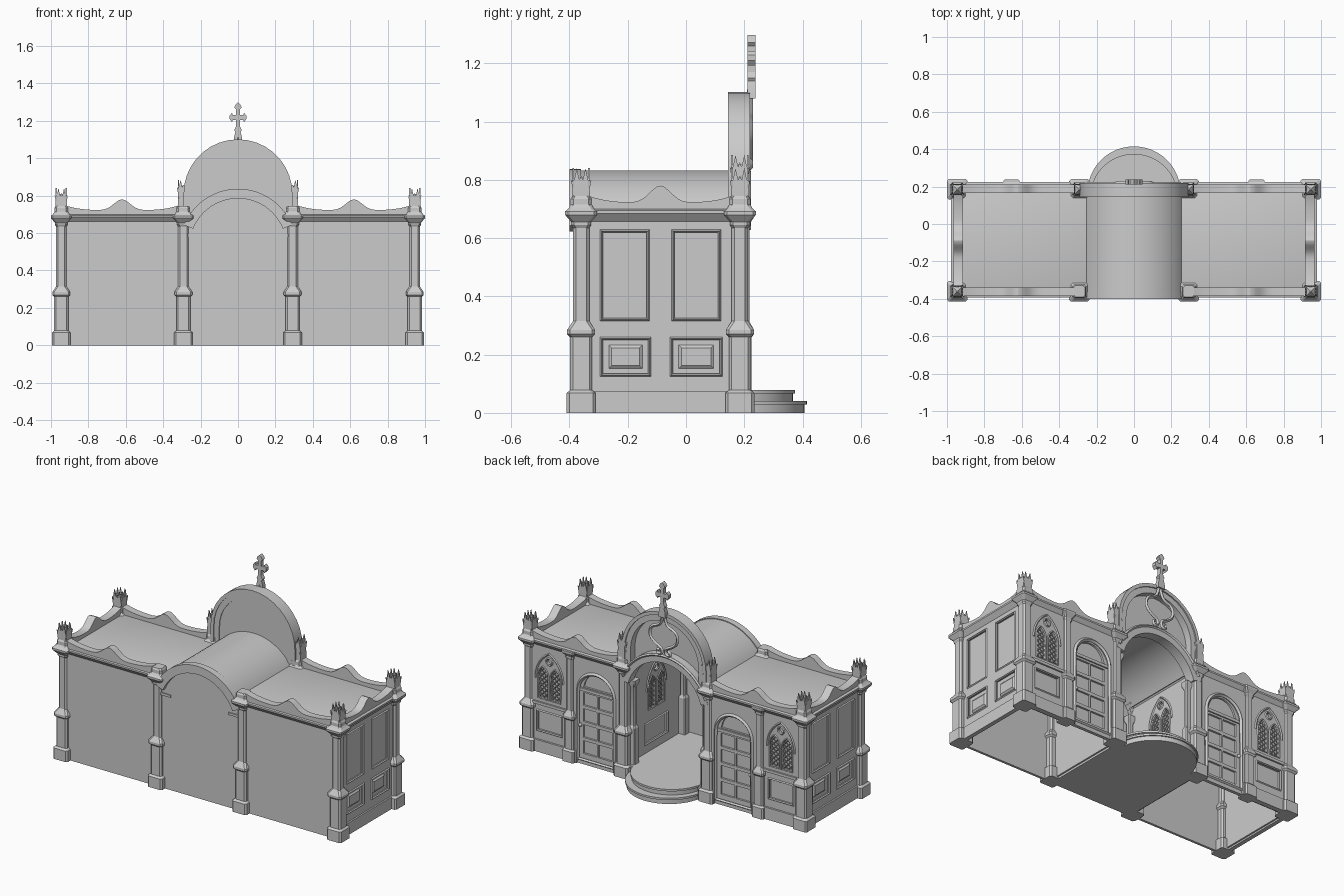
import bpy, bmesh
from math import sin, cos, radians, exp, sqrt
from mathutils import Matrix

if "Cube" in bpy.data.objects:
    bpy.data.objects.remove(bpy.data.objects["Cube"])

# world placement of a 2D drawing: "Y" draws in x/z, "X" draws in y/z
AXES = {"Y": Matrix(((1, 0, 0, 0), (0, 0, -1, 0), (0, 1, 0, 0), (0, 0, 0, 1))),
        "X": Matrix(((0, 0, 1, 0), (1, 0, 0, 0), (0, 1, 0, 0), (0, 0, 0, 1)))}


def add(name, mesh, mirror):
    ob = bpy.data.objects.new(name, mesh)
    bpy.context.collection.objects.link(ob)
    if mirror:
        m = ob.modifiers.new("mirror", "MIRROR")
        m.use_mirror_merge = False
    return ob


def from_curve(name, loops, axis, pos, mirror, extrude=0, bevel=0, cyclic=True, kind="POLY"):
    cu = bpy.data.curves.new("tmp", "CURVE")
    cu.dimensions = "3D" if bevel else "2D"
    cu.fill_mode = "FULL" if bevel else "BOTH"
    cu.extrude, cu.bevel_depth, cu.bevel_resolution = extrude, bevel, 0
    cu.use_fill_caps = True
    for loop in loops:
        s = cu.splines.new(kind)
        s.points.add(len(loop) - 1)
        for p, (u, v) in zip(s.points, loop):
            p.co = (u, v, 0, 1)
        s.use_cyclic_u = cyclic
        if kind == "NURBS":
            s.use_endpoint_u, s.order_u, s.resolution_u = True, 3, 4
    tmp = bpy.data.objects.new("tmp", cu)
    bpy.context.collection.objects.link(tmp)
    dg = bpy.context.evaluated_depsgraph_get()
    me = bpy.data.meshes.new_from_object(tmp.evaluated_get(dg))
    bpy.data.objects.remove(tmp)
    shift = Matrix.Translation((0, pos, 0) if axis == "Y" else (pos, 0, 0))
    me.transform(shift @ AXES[axis])
    bm = bmesh.new()
    bm.from_mesh(me)
    bmesh.ops.remove_doubles(bm, verts=bm.verts, dist=1e-5)
    bmesh.ops.recalc_face_normals(bm, faces=bm.faces)
    bm.to_mesh(me)
    bm.free()
    return add(name, me, mirror)


def plate(name, loops, axis, a, b, mirror=True):
    return from_curve(name, loops, axis, (a + b) / 2, mirror, extrude=abs(b - a) / 2)


def tubes(name, loops, axis, pos, r, mirror=True, cyclic=True, kind="POLY"):
    return from_curve(name, loops, axis, pos, mirror, bevel=r, cyclic=cyclic, kind=kind)


def stack(name, cx, cy, prof, hx=0, hy=0, ch=.0, mirror=True):
    """Solid of stacked chamfered rectangles; prof = (offset, z)"""
    bm = bmesh.new()
    prev = None
    for o, z in prof:
        x, y = hx + o, hy + o
        c = min(ch, x * .9, y * .9)
        pts = [(x, -y + c), (x, y - c), (x - c, y), (-x + c, y), (-x, y - c), (-x, -y + c), (-x + c, -y), (x - c, -y)]
        if not ch:
            pts = [(x, -y), (x, y), (-x, y), (-x, -y)]
        ring = [bm.verts.new((cx + p, cy + q, z)) for p, q in pts]
        n = len(ring)
        if prev:
            for i in range(n):
                bm.faces.new((prev[i], prev[(i + 1) % n], ring[(i + 1) % n], ring[i]))
        else:
            bm.faces.new(ring[::-1])
        prev = ring
    bm.faces.new(prev)
    me = bpy.data.meshes.new(name)
    bm.to_mesh(me)
    bm.free()
    return add(name, me, mirror)


def box(name, x0, x1, y0, y1, z0, z1, mirror=True):
    return stack(name, (x0 + x1) / 2, (y0 + y1) / 2, [(0, z0), (0, z1)], (x1 - x0) / 2, (y1 - y0) / 2, 0, mirror)


def rect(a, b, c, d): return [(a, c), (b, c), (b, d), (a, d)]


def arc(u, v, r, a0, a1, n=24):
    return [(u + r * cos(radians(a0 + (a1 - a0) * i / n)), v + r * sin(radians(a0 + (a1 - a0) * i / n))) for i in range(n + 1)]


def band(v, r0, r1, a, n=28): return arc(0, v, r1, a, 180 - a, n) + arc(0, v, r0, 180 - a, a, n)


def round_arch(c, h, v0, vs): return [(c - h, v0), (c + h, v0)] + arc(c, vs, h, 0, 180, 16)


def lancet(c, h, v0, vs):
    return [(c - h, v0), (c + h, v0)] + arc(c - h, vs, 2 * h, 0, 60, 6) + arc(c + h, vs, 2 * h, 120, 180, 6)[1:]


def window_holes(c): return [lancet(c - .043, .035, .335, .475), lancet(c + .043, .035, .335, .475), arc(c, .575, .021, 0, 348, 29)]


def window_trim(name, c, axis, face, mid):
    """Mouldings round the openings plus diagonal lattice"""
    tubes(name + "_moulding", window_holes(c), axis, face, .005)
    tubes(name + "_hood", [lancet(c, .095, .455, .46)[1:]], axis, face, .006, cyclic=False)
    segs = []
    for cc in (c - .043, c + .043):
        for k in range(-2, 8):
            v = .335 + k * .03
            a, b = max(0, .335 - v), min(.07, .525 - v)
            if b - a > .005:
                segs += [[(cc + s * (t - .035), v + t) for t in (a, b)] for s in (1, -1)]
    tubes(name + "_lattice", segs, axis, mid, .003, cyclic=False)


# --- pillars, pilasters and pinnacles
PILLAR = [(.05, 0), (.05, .068), (.038, .078), (.038, .26), (.048, .27), (.048, .285), (.028, .315), (.028, .635),
          (.034, .645), (.034, .655), (.055, .68), (.055, .692), (.045, .70), (.036, .715), (.036, .735), (.03, .745)]
SPIKES = [(-.024, 0), (-.035, .06), (-.026, .05), (-.015, .1), (-.006, .06), (0, .075)]
SPIKES += [(-u, v) for u, v in SPIKES[-2::-1]]
for px, py in ((.945, -.36), (.945, .185), (.292, -.36), (.292, .185)):
    stack("pillar", px, py, PILLAR, ch=.01)
    if (px, py) == (.292, -.36):
        continue
    z0 = .785 if px < .5 else .74
    stack("pinnacle_core", px, py, [(.03, .70), (.03, z0), (.022, z0 + .01), (.024, z0 + .045), (.003, z0 + .07)])
    for s in (-1, 1):
        plate("pinnacle_leaf", [[(px + u, z0 + v) for u, v in SPIKES]], "Y", py + s * .024, py + s * .03)
        plate("pinnacle_leaf", [[(py + u, z0 + v) for u, v in SPIKES]], "X", px + s * .024, px + s * .03)
stack("pilaster", .655, .195, [(o * .8, z) for o, z in PILLAR[:12]], ch=.008)

# --- flat rear wall with arched centre
plate("rear_wall", [rect(-.955, .955, 0, .68)], "Y", -.375, -.36, False)
plate("rear_arch_wall", [arc(0, .526, .27, 25, 155)], "Y", -.375, -.36, False)
plate("rear_archivolt", [band(.526, .259, .311, 22)], "Y", -.40, -.36, False)
box("rear_impost", .20, .27, -.382, -.37, .58, .595)

# --- side walls with recessed panels
up = [rect(-.29, -.13, .32, .625), rect(-.045, .115, .32, .625)]
low = [rect(-.29, -.125, .13, .255), rect(-.05, .12, .13, .255)]
plate("side_wall", [rect(-.37, .2, 0, .68)] + up + low, "X", .94, .956)
plate("side_panel_back", [rect(-.36, .19, .01, .67)], "X", .93, .942)
tubes("side_panel_moulding", up + low, "X", .956, .007)
for a, b in ((-.265, -.15), (-.025, .095)):
    stack("raised_panel", 0, 0, [(0, 0), (-.01, .008)], (b - a) / 2, .04).data.transform(
        Matrix.Translation((.942, (a + b) / 2, .1925)) @ Matrix(((0, 0, 1, 0), (1, 0, 0, 0), (0, 1, 0, 0), (0, 0, 0, 1))))
box("side_plinth", .94, .966, -.36, .19, 0, .075)

# --- bay fronts: door beside the centre, window at the outside
door = round_arch(.475, .125, .03, .455)
panel = rect(.715, .885, .13, .255)
plate("bay_front", [rect(.29, .955, 0, .68), door, panel] + window_holes(.80), "Y", .185, .205)
plate("bay_back", [rect(.64, .94, .01, .67)], "Y", .17, .182)
tubes("bay_moulding", [panel], "Y", .205, .007)
tubes("door_architrave", [door], "Y", .207, .011)
window_trim("bay_window", .80, "Y", .205, .194)
for a, b in ((.32, .345), (.605, .64)):
    box("bay_plinth", a, b, .19, .217, 0, .075)
box("bay_plinth", .68, .91, .19, .217, 0, .075)
box("window_sill", .68, .91, .19, .215, .295, .312)
cells = [rect(.375 + .105 * i, .47 + .105 * i, .06 + .1 * j, .14 + .1 * j) for i in (0, 1) for j in range(4)]
plate("door_leaf", [round_arch(.475, .128, .025, .455)] + cells +
      [[(.375, .475), (.575, .475)] + arc(.475, .475, .095, 10, 170, 14)], "Y", .18, .192)
plate("door_back", [round_arch(.475, .13, .02, .455)], "Y", .168, .178)
box("door_transom", .35, .60, .18, .2, .452, .47)
bm = bmesh.new()
bmesh.ops.create_uvsphere(bm, u_segments=12, v_segments=8, radius=.011, matrix=Matrix.Translation((.588, .203, .24)))
me = bpy.data.meshes.new("door_knob")
bm.to_mesh(me)
bm.free()
add("door_knob", me, True)

# --- cornice with roof slab and wavy parapets
stack("roof_cornice", .6125, -.085, [(0, .655), (.008, .665), (.024, .685), (.024, .695), (.012, .70)], .3425, .285)


def wave(c, h):
    top = [i / 20 for i in range(20, -21, -1)]
    return [(c - h, .695), (c + h, .695)] + [(c + h * t, .722 + .025 * t ** 4 + .058 * exp(-(t / .2) ** 2)) for t in top]


plate("parapet_rear", [wave(.62, .3)], "Y", -.385, -.34)
plate("parapet_front", [wave(.62, .3)], "Y", .165, .212)
plate("parapet_side", [wave(-.088, .25)], "X", .915, .966)

# --- central niche: side walls, vault, floor, steps
plow = rect(-.2, .02, .13, .255)
plate("niche_wall", [rect(-.37, .2, 0, .69), plow] + window_holes(-.09), "X", .268, .284)
plate("niche_wall_back", [rect(-.36, .19, .01, .68)], "X", .287, .297)
tubes("niche_moulding", [plow], "X", .268, .007)
window_trim("niche_window", -.09, "X", .268, .277)
plate("barrel_vault", [band(.526, .285, .306, 28)], "Y", -.375, .17, False)
box("niche_floor", -.27, .27, -.37, .2, 0, .075, False)
for nm, cy, r, z0, z1 in (("lower_step", .165, .25, 0, .04), ("upper_step", .14, .235, .04, .078)):
    bm = bmesh.new()
    for rr, a, b in ((r - .008, z0, z1 - .012), (r, z1 - .012, z1)):
        bmesh.ops.create_cone(bm, cap_ends=True, segments=48, radius1=rr, radius2=rr, depth=b - a,
                              matrix=Matrix.Translation((0, cy, (a + b) / 2)))
    me = bpy.data.meshes.new(nm)
    bm.to_mesh(me)
    bm.free()
    add(nm, me, False)
for cy in (.16, -.335):
    stack("niche_jamb", .25, cy, [(.024, .075), (.024, .3), (.016, .315), (.016, .555), (.026, .58), (.026, .6)], ch=.006)

# --- entrance arch, tall pediment and tympanum
plate("entrance_archivolt", [band(.526, .259, .311, 15)], "Y", .155, .215, False)
tubes("entrance_arch_bead", [arc(0, .526, .303, 20, 160)], "Y", .216, .008, False, False)
a = 62
plate("tympanum", [[(.25, .69)] + arc(0, .81, .25, 0, 180) + [(-.25, .69)] + arc(0, .526, .3, 147, 33)],
      "Y", .155, .168, False)
for nm, r0, r1, y0, y1 in (("pediment_arch", .235, .287, .15, .212), ("pediment_rim", .27, .291, .145, .22)):
    plate(nm, [[(r1, .70)] + arc(0, .81, r1, 0, 180, 18) + [(-r1, .70), (-r0, .70)] + arc(0, .81, r0, 180, 0, 18) + [(r0, .70)]],
          "Y", y0, y1, False)

# --- crowning cross and ogee scroll below it
half = [(.024, 1.08), (.022, 1.11), (.014, 1.14), (.02, 1.15), (.01, 1.17), (.01, 1.205), (.028, 1.205), (.032, 1.193),
        (.045, 1.21), (.045, 1.228), (.032, 1.243), (.028, 1.23), (.01, 1.23), (.01, 1.26), (.02, 1.272), (.012, 1.288), (0, 1.298)]
plate("cross", [half + [(-u, v) for u, v in half[-2::-1]]], "Y", .212, .238, False)
tubes("ogee_scroll", [[(0, 1.11), (.012, 1.05), (.03, 1.02), (.09, 1.0), (.1, .94), (.06, .90), (.01, .88),
                       (.012, .845), (.045, .84), (.045, .87), (.03, .865)]], "Y", .22, .01, True, False, "NURBS")

# --- smooth curved faces, keep edges crisp
for ob in bpy.data.objects:
    ob.select_set(True)
    bpy.context.view_layer.objects.active = ob
bpy.ops.object.shade_smooth_by_angle(angle=radians(25))
